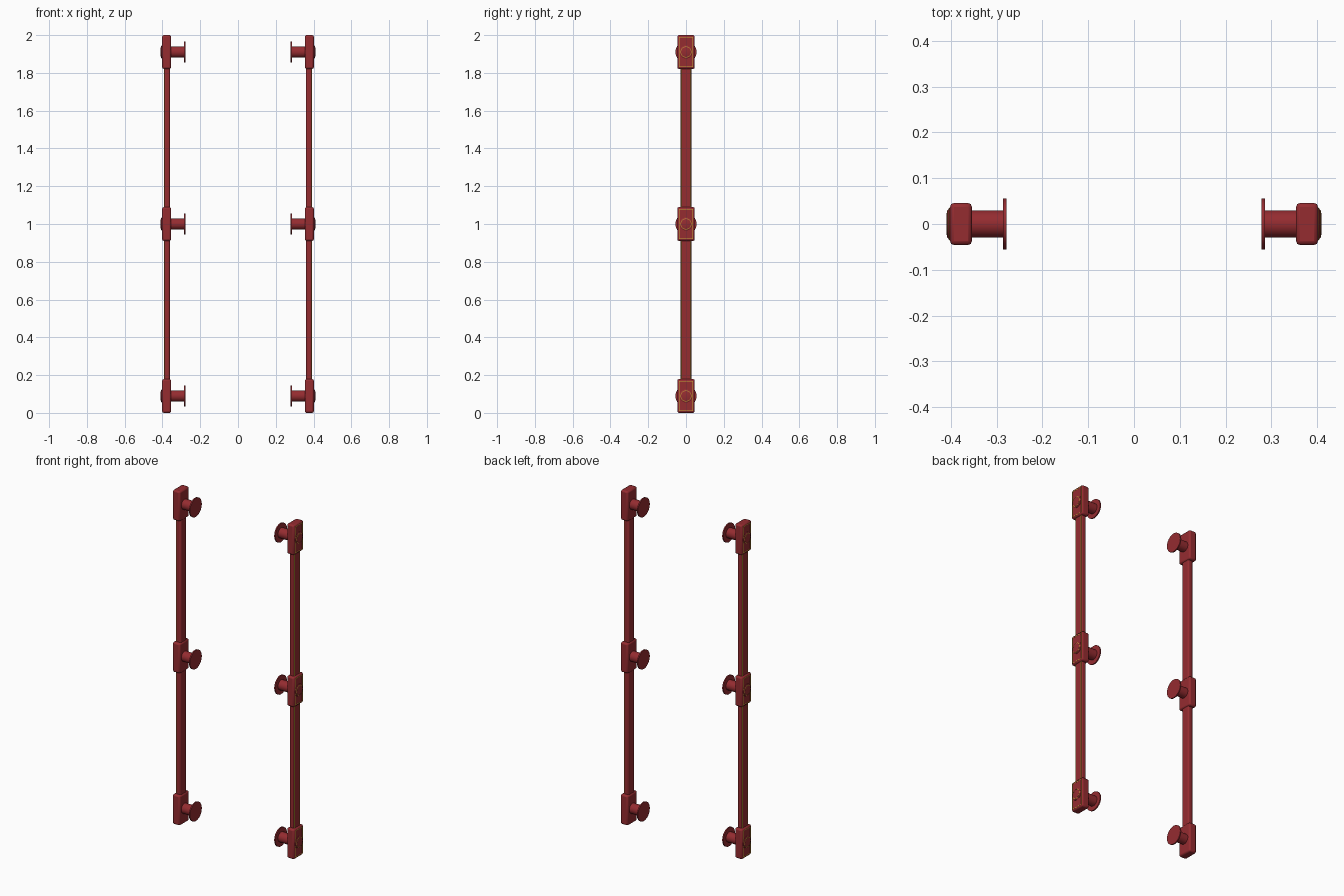
import bpy, math
from mathutils import Matrix

if "Cube" in bpy.data.objects:
    bpy.data.objects.remove(bpy.data.objects["Cube"])

def material(name, color):
    m = bpy.data.materials.new(name)
    m.diffuse_color = color
    m.use_nodes = True
    m.node_tree.nodes["Principled BSDF"].inputs["Base Color"].default_value = m.diffuse_color
    return m

RED = material("dark_red", (0.30, 0.025, 0.03, 1))
GOLD = material("gold", (0.60, 0.42, 0.04, 1))

def finish(ob, name, mat, bevel=0, segments=2):
    ob.name = name
    ob.data.materials.append(mat)
    if bevel:
        b = ob.modifiers.new("bevel", 'BEVEL')
        b.width, b.segments = bevel, segments
    bpy.context.view_layer.objects.active = ob
    bpy.ops.object.shade_smooth_by_angle(angle=math.radians(30))
    return ob

def box(name, x0, x1, y0, y1, z0, z1, mat=RED, bevel=0, segments=2):
    bpy.ops.mesh.primitive_cube_add(size=1)
    ob = bpy.context.object
    ob.data.transform(Matrix.Translation(((x0+x1)/2, (y0+y1)/2, (z0+z1)/2))
                      @ Matrix.Diagonal((x1-x0, y1-y0, z1-z0, 1)))
    return finish(ob, name, mat, bevel, segments)

def lathe(name, profile, s, z, mat=RED, n=40, closed=False):
    """Revolve (x, radius) points around the x axis at height z."""
    verts = [(s*x, r*math.cos(2*math.pi*i/n), z + r*math.sin(2*math.pi*i/n))
             for x, r in profile for i in range(n)]
    k = len(profile)
    faces = []
    for j in range(k if closed else k-1):
        a, b = j*n, ((j+1) % k)*n
        for i in range(n):
            q = (a+i, a+(i+1) % n, b+(i+1) % n, b+i)
            faces.append(q if s > 0 else q[::-1])
    if not closed:
        ends = [tuple(range(n))[::-1], tuple(range((k-1)*n, k*n))]
        faces += [e if s > 0 else e[::-1] for e in ends]
    me = bpy.data.meshes.new(name)
    me.from_pydata(verts, [], faces)
    ob = bpy.data.objects.new(name, me)
    bpy.context.collection.objects.link(ob)
    for o in bpy.context.selected_objects:
        o.select_set(False)
    ob.select_set(True)
    return finish(ob, name, mat)

def xbox(name, s, x0, x1, *rest, **kw):
    a, b = sorted((s*x0, s*x1))
    return box(name, a, b, *rest, **kw)

for s, side in ((-1, "left"), (1, "right")):
    # grip bar with gold edge inlays on the outer face
    xbox(side+"_grip_bar", s, 0.360, 0.392, -0.028, 0.028, 0.03, 1.97, bevel=0.008)
    for t in (-1, 1):
        y = t*0.0225
        xbox(side+"_bar_inlay", s, 0.385, 0.3925, y-0.0025, y+0.0025, 0.03, 1.97, mat=GOLD)

    for z in (0.0895, 1.0, 1.9105):
        # clamp block
        xbox(side+"_clamp_block", s, 0.354, 0.402, -0.046, 0.046, z-0.0895, z+0.0895,
             bevel=0.009)
        # gold rectangular frame on the outer face
        for t in (-1, 1):
            xbox(side+"_frame_side", s, 0.398, 0.4028, t*0.035-0.0015, t*0.035+0.0015,
                 z-0.0795, z+0.0795, mat=GOLD)
            xbox(side+"_frame_end", s, 0.398, 0.4028, -0.0365, 0.0365,
                 z+t*0.078-0.0015, z+t*0.078+0.0015, mat=GOLD)
        # round cap with gold ring
        lathe(side+"_cap", [(0.39, 0.035), (0.404, 0.035), (0.407, 0.030), (0.409, 0.024)], s, z)
        lathe(side+"_cap_ring", [(0.404, 0.0265), (0.4087, 0.0265), (0.4087, 0.029),
                                 (0.404, 0.029)][::-1], s, z, GOLD, closed=True)
        # standoff post and mounting disc
        lathe(side+"_post", [(0.280, 0.030), (0.360, 0.030)], s, z)
        lathe(side+"_mount_disc", [(0.279, 0.056), (0.286, 0.056)], s, z)
